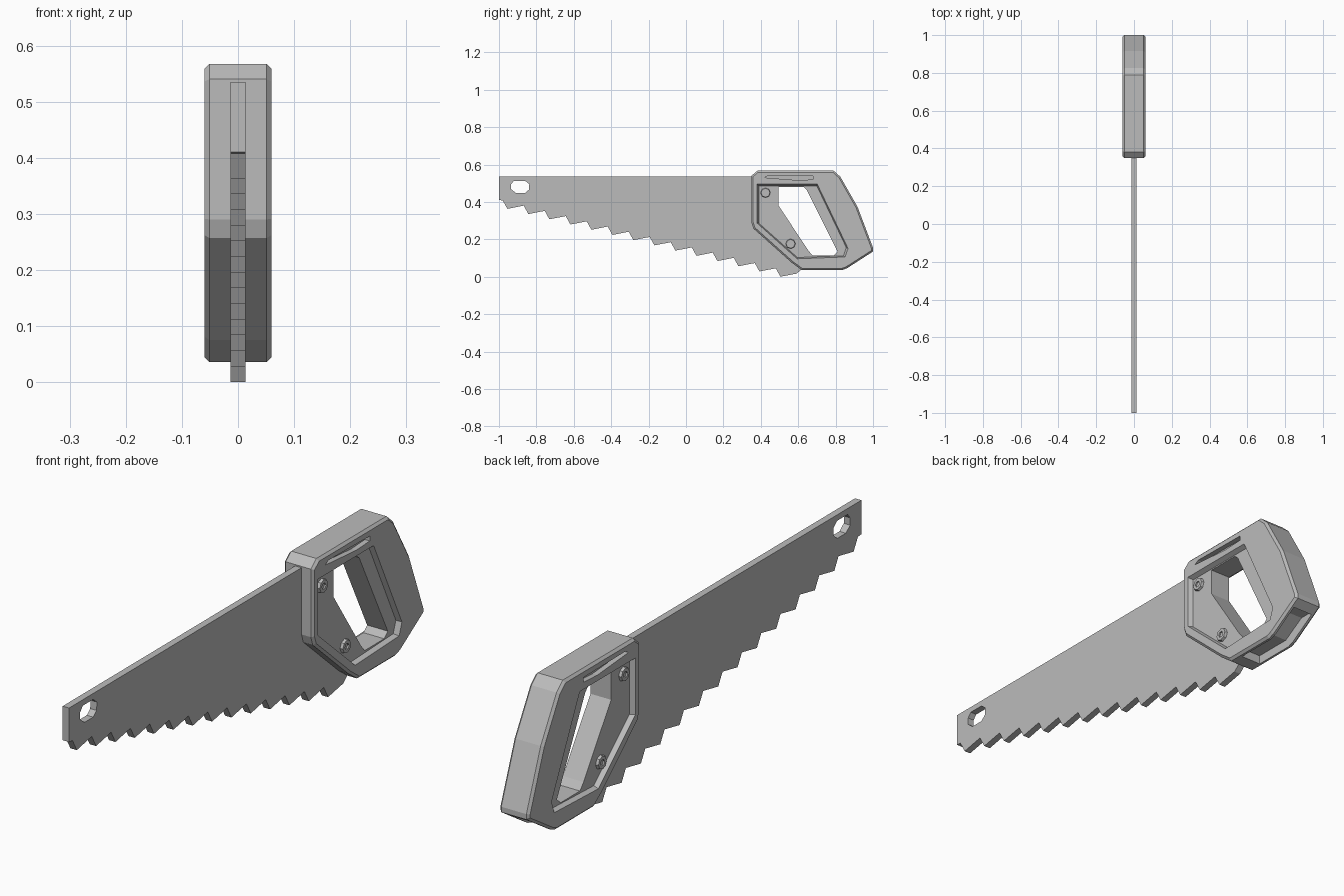
import bpy, bmesh, math

if "Cube" in bpy.data.objects:
    bpy.data.objects.remove(bpy.data.objects["Cube"])

grey = bpy.data.materials.new("light_grey")
grey.diffuse_color = (0.5, 0.5, 0.5, 1)
grey.use_nodes = True
grey.node_tree.nodes["Principled BSDF"].inputs["Base Color"].default_value = grey.diffuse_color


def prism(name, pts, x0, x1, taper=1.0):
    """Extrude a (y, z) profile along x; the x1 end may be scaled."""
    cy = sum(p[0] for p in pts) / len(pts)
    cz = sum(p[1] for p in pts) / len(pts)
    bm = bmesh.new()
    a = [bm.verts.new((x0, y, z)) for y, z in pts]
    b = [bm.verts.new((x1, cy + (y - cy) * taper, cz + (z - cz) * taper)) for y, z in pts]
    bm.faces.new(a)
    bm.faces.new(b)
    n = len(pts)
    for i in range(n):
        j = (i + 1) % n
        bm.faces.new((a[i], a[j], b[j], b[i]))
    bmesh.ops.recalc_face_normals(bm, faces=bm.faces)
    me = bpy.data.meshes.new(name)
    bm.to_mesh(me)
    bm.free()
    ob = bpy.data.objects.new(name, me)
    me.materials.append(grey)
    bpy.context.collection.objects.link(ob)
    return ob


def apply_all(ob):
    bpy.context.view_layer.objects.active = ob
    for m in list(ob.modifiers):
        bpy.ops.object.modifier_apply(modifier=m.name)


def cut(ob, cutter):
    m = ob.modifiers.new("cut", 'BOOLEAN')
    m.operation, m.solver, m.object = 'DIFFERENCE', 'EXACT', cutter
    apply_all(ob)
    bpy.data.objects.remove(cutter)


def bevel(ob, width, angle):
    m = ob.modifiers.new("bevel", 'BEVEL')
    m.width, m.segments = width, 1
    m.limit_method, m.angle_limit = 'ANGLE', math.radians(angle)
    apply_all(ob)


def ring(y, z, r, n=8):
    return [(y + r * math.cos(math.tau * i / n), z + r * math.sin(math.tau * i / n)) for i in range(n)]


# blade with 14 raked teeth
outline = [(0.45, 0.535), (-1.0, 0.535), (-1.0, 0.41)]
for i in range(14):
    ty, tz = -0.955 + 0.1123 * i, 0.363 - 0.0279 * i
    outline += [(ty - 0.025, tz + 0.045), (ty, tz)]
outline += [(0.592, 0.017), (0.63, 0.05), (0.61, 0.12), (0.47, 0.36)]
blade = prism("blade", outline, -0.013, 0.013)

# hanging hole near the blade tip
hole = [(-0.935, 0.495), (-0.92, 0.513), (-0.86, 0.513), (-0.838, 0.495),
        (-0.84, 0.465), (-0.86, 0.448), (-0.91, 0.448), (-0.935, 0.468)]
cut(blade, prism("hole_cutter", hole, -0.1, 0.1))

# handle body with chamfered rims
body = [(0.35, 0.54), (0.382, 0.567), (0.789, 0.567), (0.825, 0.535), (0.917, 0.374), (1.0, 0.155),
        (1.0, 0.135), (0.86, 0.045), (0.835, 0.036), (0.618, 0.036), (0.565, 0.075),
        (0.361, 0.257), (0.35, 0.29)]
handle = prism("handle", body, -0.06, 0.06)
bevel(handle, 0.009, 75)

# recessed panel and thin slot on each side
panel = [(0.377, 0.497), (0.703, 0.497), (0.869, 0.15), (0.853, 0.104), (0.594, 0.094), (0.377, 0.287)]
slot = [(0.42, 0.53), (0.44, 0.541), (0.68, 0.538), (0.68, 0.52), (0.60, 0.516)]
for s in (-1, 1):
    cut(handle, prism("panel_cutter", panel, s * 0.065, s * 0.042, 0.95))
    cut(handle, prism("slot_cutter", slot, s * 0.065, s * 0.04))

# grip opening
grip = [(0.495, 0.481), (0.628, 0.481), (0.645, 0.465), (0.81, 0.134), (0.789, 0.114),
        (0.676, 0.114), (0.655, 0.139), (0.495, 0.38)]
cut(handle, prism("grip_cutter", grip, -0.1, 0.1))

# pocket under the heel of the handle
pocket = [(0.67, 0.0), (0.67, 0.07), (0.82, 0.07), (0.91, 0.125), (0.965, 0.125), (0.99, 0.0)]
cut(handle, prism("pocket_cutter", pocket, -0.042, 0.042))

# screws with a socket, two per side
for k, (y, z) in enumerate([(0.425, 0.449), (0.559, 0.176)]):
    for s, side in ((-1, "left"), (1, "right")):
        screw = prism(f"screw_{side}_{k + 1}", ring(y, z, 0.028), s * 0.036, s * 0.052, 0.85)
        cut(screw, prism("socket_cutter", ring(y, z, 0.012, 6), s * 0.046, s * 0.06))
